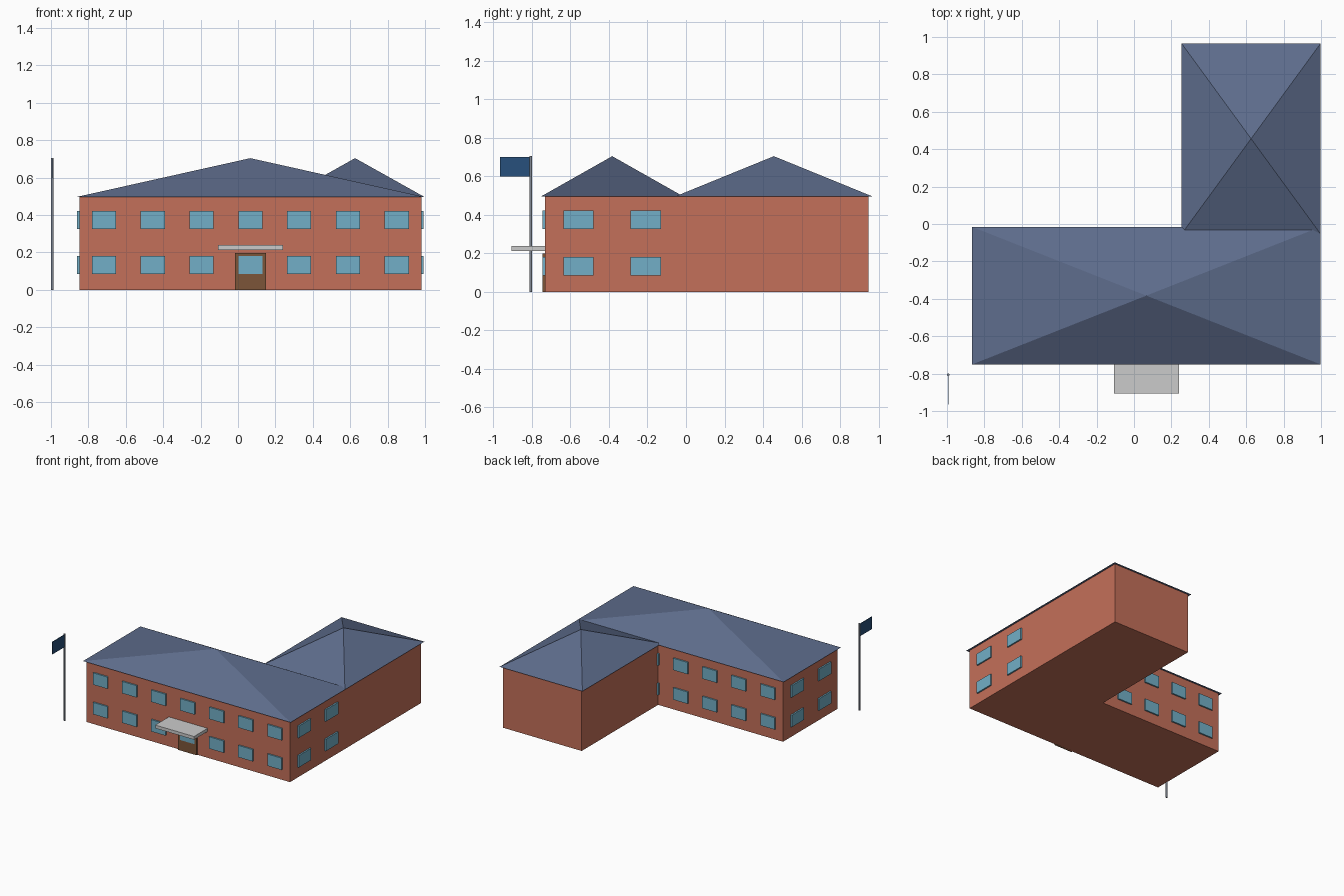
import bpy, bmesh, math
from mathutils import Matrix

if "Cube" in bpy.data.objects:
    bpy.data.objects.remove(bpy.data.objects["Cube"])

CX, CY = 0.066, -0.383        # centre of the main block
HX, HY = 0.914, 0.35          # its half sizes
WALL, ROOF = 0.498, 0.704     # wall top and roof peak
PROUD = 0.012                 # how far windows stand out from the walls


def material(name, rgb):
    m = bpy.data.materials.new(name)
    m.diffuse_color = (*rgb, 1)
    m.use_nodes = True
    m.node_tree.nodes["Principled BSDF"].inputs["Base Color"].default_value = m.diffuse_color
    return m


BRICK = material("brick", (0.55, 0.16, 0.10))
SLATE = material("slate", (0.11, 0.15, 0.26))
GLASS = material("glass", (0.17, 0.43, 0.57))
WOOD = material("wood", (0.20, 0.09, 0.04))
STEEL = material("steel", (0.22, 0.25, 0.30))
CLOTH = material("cloth", (0.02, 0.08, 0.20))


def finish(bm, name, mat=None):
    bmesh.ops.recalc_face_normals(bm, faces=bm.faces)
    me = bpy.data.meshes.new(name)
    bm.to_mesh(me)
    bm.free()
    ob = bpy.data.objects.new(name, me)
    bpy.context.collection.objects.link(ob)
    if mat:
        me.materials.append(mat)
    return ob


def add_box(bm, centre, size):
    bmesh.ops.create_cube(bm, size=1, matrix=Matrix.Translation(centre) @ Matrix.Diagonal((*size, 1)))


def box(name, centre, size, mat=None):
    bm = bmesh.new()
    add_box(bm, centre, size)
    return finish(bm, name, mat)


def pyramid_roof(name, cx, cy, hx, hy):
    bm = bmesh.new()
    base = [bm.verts.new((cx + sx * hx, cy + sy * hy, 0.496))
            for sx, sy in ((-1, -1), (1, -1), (1, 1), (-1, 1))]
    peak = bm.verts.new((cx, cy, ROOF))
    bm.faces.new(base)
    for i in range(4):
        bm.faces.new((base[i], base[(i + 1) % 4], peak))
    return finish(bm, name, SLATE)


# L-shaped brick walls
left, right, front, inner = CX - HX, CX + HX, CY - HY, CY + HY
outline = [(left, front), (right, front), (right, 0.948), (0.273, 0.948), (0.273, inner), (left, inner)]
bm = bmesh.new()
floor = bm.faces.new([bm.verts.new((x, y, 0)) for x, y in outline])
top = bmesh.ops.extrude_face_region(bm, geom=[floor], use_keep_orig=True)["geom"]
bmesh.ops.translate(bm, vec=(0, 0, WALL), verts=[g for g in top if isinstance(g, bmesh.types.BMVert)])
finish(bm, "brick_walls", BRICK)

# Pyramid roofs over the main block and rear wing
pyramid_roof("main_roof", CX, CY, 0.932, 0.368)
pyramid_roof("wing_roof", 0.626, 0.456, 0.372, 0.51)

# Two rows of windows around the main block
long_windows, end_windows = bmesh.new(), bmesh.new()
for z in (0.133, 0.373):
    for side in (-1, 1):
        for i in range(-3, 4):
            add_box(long_windows, (CX + i * 0.261, CY + side * HY, z), (0.129, 2 * PROUD, 0.096))
        for dy in (-0.175, 0.175):
            add_box(end_windows, (CX + side * HX, CY + dy, z), (2 * PROUD, 0.158, 0.096))
finish(long_windows, "front_and_back_windows", GLASS)
finish(end_windows, "end_windows", GLASS)

# Entrance door and canopy
box("front_door", (CX, front, 0.099), (0.166, 2 * PROUD - 0.002, 0.198), WOOD)
box("entrance_canopy", (CX, front - 0.087, 0.226), (0.348, 0.174, 0.026))

# Flagpole and flag
bm = bmesh.new()
bmesh.ops.create_cone(bm, cap_ends=True, segments=12, radius1=0.007, radius2=0.007, depth=0.704,
                      matrix=Matrix.Translation((-0.993, -0.806, 0.352)))
pole = finish(bm, "flagpole", STEEL)
for f in pole.data.polygons:
    f.use_smooth = abs(f.normal.z) < 0.5
pole.data.set_sharp_from_angle(angle=math.radians(40))
box("flag", (-0.993, -0.886, 0.649), (0.005, 0.16, 0.1), CLOTH)
